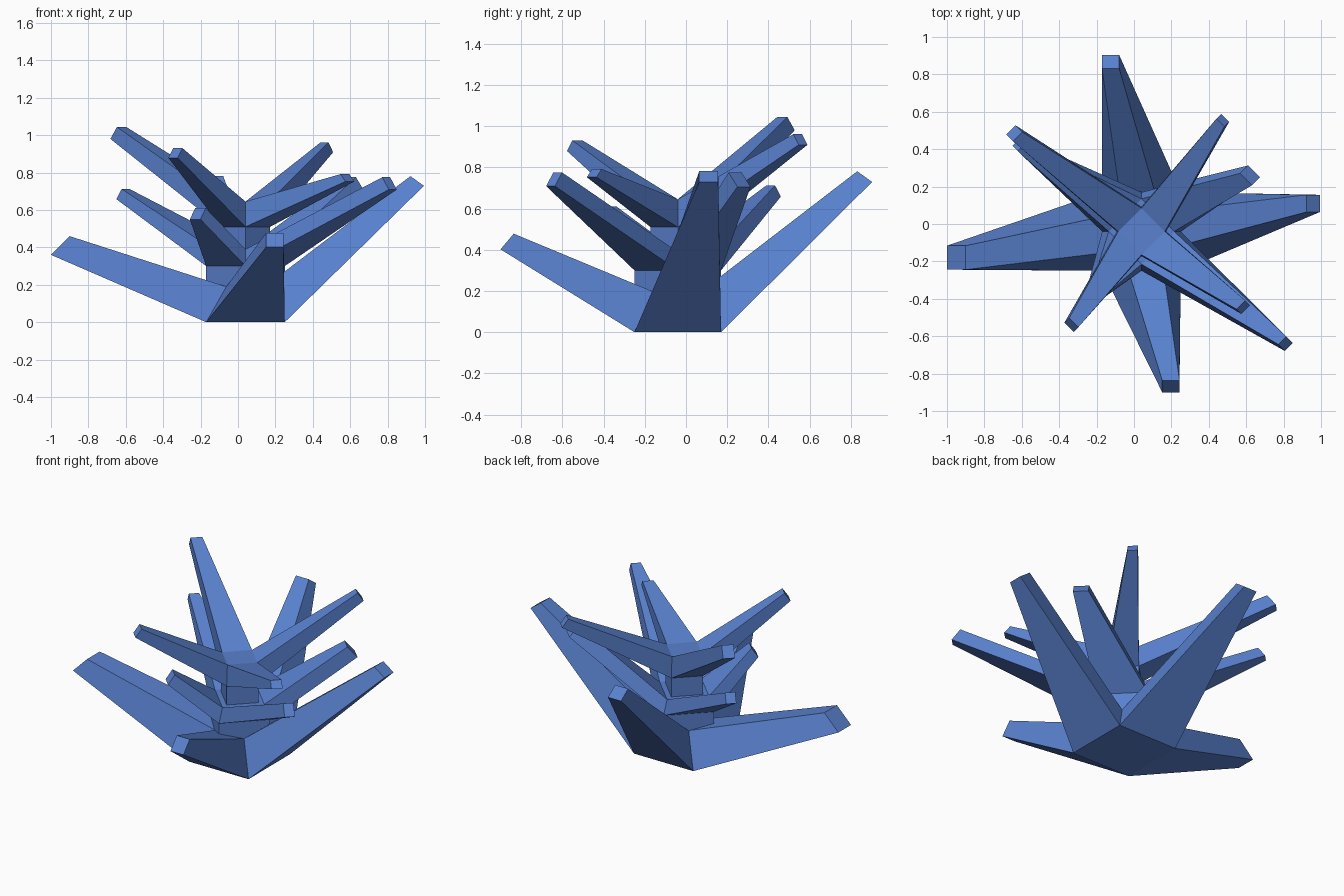
import bpy, bmesh
from math import cos, sin, radians
from mathutils import Vector

if "Cube" in bpy.data.objects:
    bpy.data.objects.remove(bpy.data.objects["Cube"])

CX, CY = 0.04, -0.04
mat = bpy.data.materials.new("leaf_blue")
mat.diffuse_color = (0.10, 0.22, 0.62, 1)
mat.use_nodes = True
mat.node_tree.nodes["Principled BSDF"].inputs["Base Color"].default_value = mat.diffuse_color


def ring(bm, radius, z, turn):
    """Square ring of corners round the stem, corner i at turn + 90*i degrees."""
    return [bm.verts.new((CX + radius * cos(radians(turn + 90 * i)),
                          CY + radius * sin(radians(turn + 90 * i)), z)) for i in range(4)]


def build_tier(name, turn, stem_z, low, high, tips):
    """Square stem whose four upper sides are drawn out into tapering leaves.
    low/high = (corner radius, z); tips = (x, y, z, half width, depth, half height)."""
    bm = bmesh.new()
    lo, hi = ring(bm, *low, turn), ring(bm, *high, turn)
    bottom = lo
    if stem_z is not None:
        bottom = ring(bm, low[0], stem_z, turn)
        for i in range(4):
            j = (i + 1) % 4
            bm.faces.new((bottom[i], bottom[j], lo[j], lo[i]))
    bm.faces.new(bottom[::-1])
    bm.faces.new(hi)
    for i, (x, y, z, w, d, h) in enumerate(tips):
        j = (i + 1) % 4
        a = radians(turn + 45 + 90 * i)
        out, side = Vector((cos(a), sin(a), 0)), Vector((-sin(a), cos(a), 0))
        up, c = Vector((0, 0, h)), Vector((x, y, z))
        base = [lo[i], lo[j], hi[j], hi[i]]
        tip = [bm.verts.new(p) for p in (c + out * d - up - side * w, c + out * d - up + side * w,
                                         c - out * d + up + side * w, c - out * d + up - side * w)]
        for k in range(4):
            m = (k + 1) % 4
            bm.faces.new((base[k], base[m], tip[m], tip[k]))
        bm.faces.new(tip)
    bmesh.ops.recalc_face_normals(bm, faces=bm.faces)
    me = bpy.data.meshes.new(name)
    bm.to_mesh(me)
    bm.free()
    me.materials.append(mat)
    bpy.context.collection.objects.link(bpy.data.objects.new(name, me))


# Lower leaves: right, back, left, front
build_tier("lower_leaves", -45, None, (0.297, 0.0), (0.145, 0.19), [
    (0.958, 0.11, 0.755, 0.046, 0.036, 0.026),
    (-0.125, 0.867, 0.755, 0.046, 0.036, 0.026),
    (-0.95, -0.18, 0.41, 0.064, 0.05, 0.05),
    (0.197, -0.868, 0.44, 0.046, 0.032, 0.038)])

# Middle leaves: back right, back left, front left, front right
build_tier("middle_leaves", 0, 0.1, (0.21, 0.30), (0.175, 0.39), [
    (0.62, 0.26, 0.74, 0.045, 0.03, 0.035),
    (-0.615, 0.425, 0.685, 0.03, 0.02, 0.027),
    (-0.215, -0.38, 0.58, 0.04, 0.02, 0.03),
    (0.81, -0.64, 0.742, 0.03, 0.025, 0.033)])

# Upper leaves: same order
build_tier("upper_leaves", 0, 0.36, (0.132, 0.51), (0.125, 0.645), [
    (0.475, 0.555, 0.935, 0.03, 0.018, 0.026),
    (-0.64, 0.485, 1.012, 0.035, 0.025, 0.032),
    (-0.335, -0.54, 0.905, 0.035, 0.018, 0.026),
    (0.585, -0.445, 0.772, 0.033, 0.018, 0.02)])
